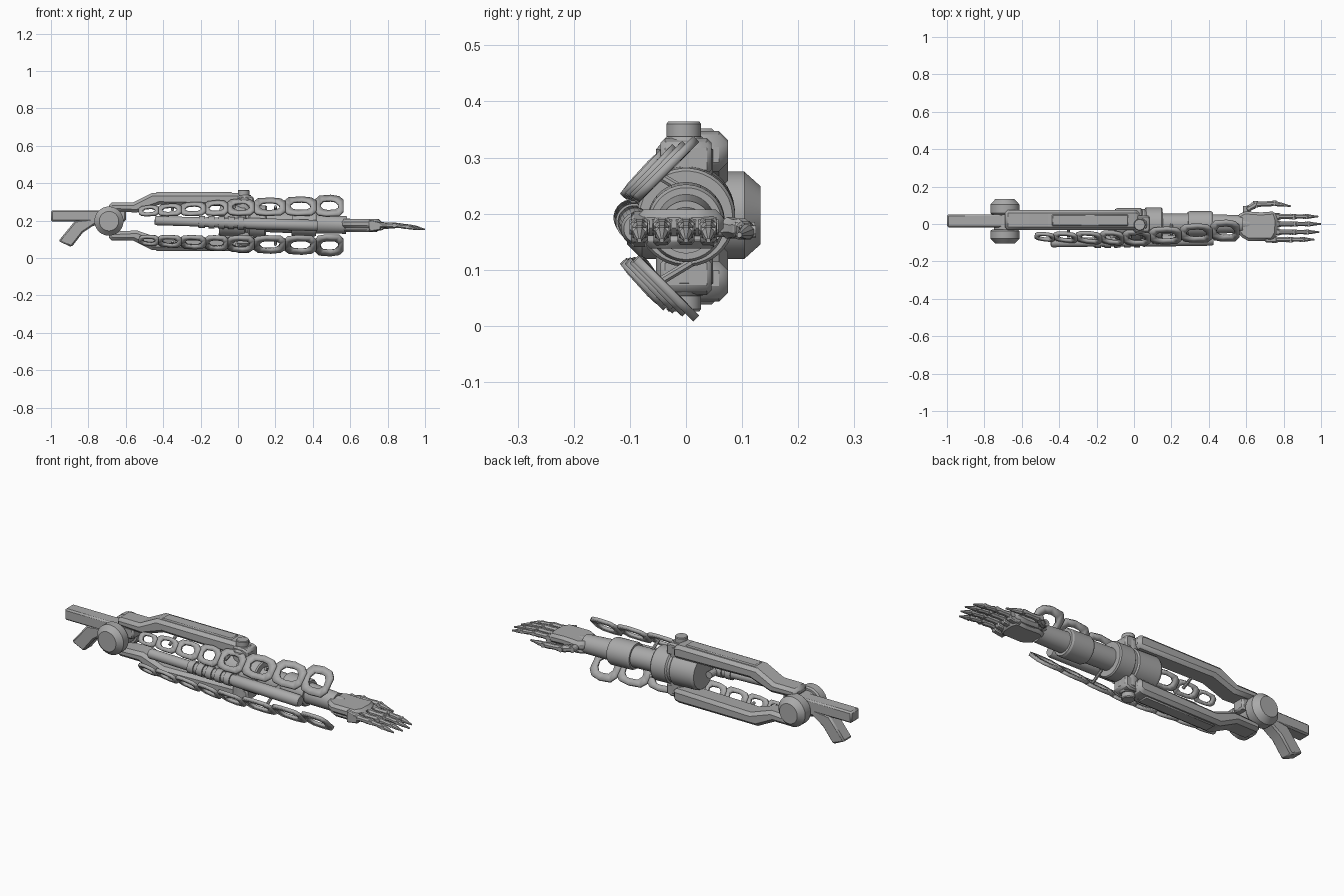
import bpy, bmesh, math
from mathutils import Vector

if "Cube" in bpy.data.objects:
    bpy.data.objects.remove(bpy.data.objects["Cube"])

metal = bpy.data.materials.new("brushed_grey")
metal.use_nodes = True
GREY = (0.40, 0.40, 0.40, 1)
metal.diffuse_color = GREY
metal.node_tree.nodes["Principled BSDF"].inputs["Base Color"].default_value = GREY


def finish(name, bm, bevel=0):
    bmesh.ops.recalc_face_normals(bm, faces=bm.faces)
    me = bpy.data.meshes.new(name)
    bm.to_mesh(me)
    bm.free()
    ob = bpy.data.objects.new(name, me)
    bpy.context.collection.objects.link(ob)
    me.materials.append(metal)
    if bevel:
        mod = ob.modifiers.new("edge", "BEVEL")
        mod.width, mod.segments, mod.limit_method = bevel, 1, "ANGLE"
    return ob


def prism(name, pts, lo, hi, axis="y", bevel=0):
    """Extrude a 2D outline: (x, z) along y, or (x, y) along z."""
    bm = bmesh.new()
    put = (lambda a, b, d: (a, d, b)) if axis == "y" else (lambda a, b, d: (a, b, d))
    face = bm.faces.new([bm.verts.new(put(a, b, lo)) for a, b in pts])
    ext = bmesh.ops.extrude_face_region(bm, geom=[face])
    moved = [v for v in ext["geom"] if isinstance(v, bmesh.types.BMVert)]
    bmesh.ops.translate(bm, verts=moved, vec=put(0, 0, hi - lo))
    return finish(name, bm, bevel)


def turned(name, p0, p1, profile, sides=32):
    """Lathe (position 0..1, radius) pairs about the line p0-p1."""
    p0, p1 = Vector(p0), Vector(p1)
    d = p1 - p0
    rot = d.to_track_quat("Z", "Y")
    bm = bmesh.new()
    rings = []
    for t, r in profile:
        ring = []
        for i in range(sides):
            a = math.tau * (i + 0.5) / sides
            ring.append(bm.verts.new(p0 + d * t + rot @ Vector((r * math.cos(a), r * math.sin(a), 0))))
        rings.append(ring)
    for a, b in zip(rings, rings[1:]):
        for i in range(sides):
            j = (i + 1) % sides
            bm.faces.new((a[i], a[j], b[j], b[i]))
    bm.faces.new(rings[0])
    bm.faces.new(rings[-1])
    return finish(name, bm)


MID = 0.195     # height of the upper arm's symmetry plane
PLATE_MID = 0.173

# Shoulder bar and angled brace
prism("shoulder_bar", [(-1, 0.195), (-0.6, 0.195), (-0.6, 0.255), (-1, 0.255)], -0.018, 0.052, bevel=0.008)
prism("shoulder_brace", [(-0.7, 0.17), (-0.77, 0.175), (-0.83, 0.135), (-0.89, 0.058),
                         (-0.96, 0.09), (-0.87, 0.2), (-0.7, 0.22)], -0.018, 0.052, bevel=0.008)

# Pivot drums with chamfered outer faces
for name, y0, y1 in (("rear_pivot_drum", 0.05, 0.133), ("front_pivot_drum", -0.03, -0.105)):
    turned(name, (-0.69, y0, 0.197), (-0.69, y1, 0.197), [(0, 0.07), (0.1, 0.078), (0.65, 0.078), (1, 0.052)])
turned("pivot_core", (-0.69, -0.04, 0.197), (-0.69, 0.06, 0.197), [(0, 0.06), (1, 0.06)])

# Upper arm rails, ridge strips, elbow lugs: mirrored above and below
rail = [(-0.69, 0.25), (-0.69, 0.297), (-0.56, 0.297), (-0.46, 0.347), (0.0, 0.347),
        (0.03, 0.335), (0.03, 0.275), (-0.42, 0.285), (-0.54, 0.243)]
ridge = [(-0.44, 0.335), (-0.44, 0.352), (-0.03, 0.352), (-0.03, 0.335)]
for side, s in (("upper", 1), ("lower", -1)):
    def flip(pts):
        return [(x, MID + s * (z - MID)) for x, z in pts]
    prism(side + "_rail", flip(rail), -0.032, 0.075, bevel=0.016)
    prism(side + "_rail_ridge", flip(ridge), -0.012, 0.052, bevel=0.006)
    turned(side + "_elbow_lug", (0.035, -0.003, MID + s * 0.06), (0.035, -0.003, MID + s * 0.142),
           [(0, 0.051), (0.72, 0.051), (1, 0.032)])
    turned(side + "_elbow_pin", (0.03, -0.004, MID + s * 0.1), (0.03, -0.004, MID + s * 0.169),
           [(0, 0.031), (0.94, 0.031), (1, 0.028)])
    prism(side + "_elbow_tongue", flip([(0, 0.27), (0, 0.335), (0.06, 0.335), (0.085, 0.325), (0.085, 0.27)]),
          -0.045, 0.045, bevel=0.008)

# Stepped forearm barrel
turned("forearm_barrel", (-0.1, 0, 0.203), (0.58, 0, 0.176),
       [(0, 0.06), (0, 0.08), (0.02, 0.087), (0.2, 0.087), (0.21, 0.08), (0.23, 0.08), (0.24, 0.088),
        (0.36, 0.088), (0.37, 0.083), (0.37, 0.055), (0.57, 0.055), (0.57, 0.064), (0.585, 0.069),
        (0.75, 0.069), (0.765, 0.064), (0.765, 0.052), (1, 0.047)], 40)

# Outer actuator tube with collars
tube = [(0, 0.02), (0.01, 0.025), (0.26, 0.025)]
for k in range(5):
    t = 0.27 + k * 0.06
    tube += [(t, 0.027), (t, 0.033), (t + 0.038, 0.033), (t + 0.038, 0.026)]
tube += [(0.56, 0.026), (0.57, 0.03), (0.985, 0.03), (1, 0.025)]
turned("actuator_tube", (-0.445, -0.1, 0.2), (0.425, -0.086, 0.173), tube, 24)
for x in (-0.12, 0.02, 0.28):
    turned("actuator_mount", (x, -0.09, 0.188), (x, -0.02, 0.19), [(0, 0.018), (1, 0.018)], 12)


# Guard plates: chains of pierced segments that widen towards the wrist
def lerp_stations(x):
    stations = [(-0.53, (-0.05, 0.275), (-0.085, 0.225)),
                (0.0, (-0.035, 0.315), (-0.115, 0.228)),
                (0.565, (0.026, 0.335), (-0.085, 0.225))]
    a, b = stations[:2] if x < 0 else stations[1:]
    t = (x - a[0]) / (b[0] - a[0])
    return [Vector(a[i]).lerp(Vector(b[i]), t) for i in (1, 2)]


joints = [-0.53, -0.43, -0.31, -0.18, -0.06, 0.08, 0.245, 0.41, 0.565]
outer = [(0, 0.3), (0.12, 0.08), (0.4, 0), (0.85, 0), (1, 0.2), (1, 0.7), (0.85, 0.9), (0.55, 1), (0.15, 1), (0, 0.8)]
hole = [(0.22, 0.42), (0.3, 0.3), (0.45, 0.25), (0.7, 0.25), (0.82, 0.35), (0.8, 0.55), (0.7, 0.7),
        (0.55, 0.75), (0.3, 0.75), (0.2, 0.6)]
for side, s in (("upper", 1), ("lower", -1)):
    for k, (x0, x1) in enumerate(zip(joints, joints[1:])):
        last = k == len(joints) - 2
        bm = bmesh.new()
        loops = []
        for loop in (outer, hole):
            verts = []
            for u, v in loop:
                x = x0 + (x1 - x0) * (u * (1.0 if last else 1.06))
                top, low = lerp_stations(min(x, 0.57))
                scale = 1 if last else 0.94
                p = low.lerp(top, 0.5 + (v - 0.5) * scale)
                # each segment's leading end sits a little prouder
                lift = 0.006 * (u - 0.5)
                verts.append(bm.verts.new((x, p.x - lift, PLATE_MID + s * (p.y + lift - PLATE_MID))))
            loops.append(verts)
        n = len(outer)
        for i in range(n):
            j = (i + 1) % n
            bm.faces.new((loops[0][i], loops[0][j], loops[1][j], loops[1][i]))
        ob = finish(f"{side}_guard_segment_{k + 1}", bm, 0)
        mod = ob.modifiers.new("thickness", "SOLIDIFY")
        mod.thickness, mod.offset = 0.015, 0
    # stays holding the guard to the rail and forearm
    for x in (-0.35, -0.02, 0.2):
        top, low = lerp_stations(x)
        c = top.lerp(low, 0.5)
        turned(side + "_guard_stay", (x, c.x, PLATE_MID + s * (c.y - PLATE_MID)),
               (x, 0.01, PLATE_MID + s * (0.06 if x > 0 else 0.125)), [(0, 0.008), (1, 0.008)], 8)

# Hand: wrist, back plate, palm, knuckles
turned("wrist", (0.53, 0, 0.176), (0.62, 0, 0.174), [(0, 0.04), (1, 0.034)], 24)
back = [(0.55, 0.045), (0.59, 0.068), (0.68, 0.062), (0.755, 0.068), (0.768, 0.02), (0.765, -0.05),
        (0.74, -0.09), (0.61, -0.09), (0.575, -0.07), (0.55, -0.04)]
prism("hand_back", back, 0.16, 0.207, "z", 0.014)
prism("palm", [(0.64 + (x - 0.64) * 0.88, y * 0.85) for x, y in back], 0.138, 0.165, "z", 0.012)


# Fingers: tapered phalanges with hinge joints between
def finger(name, pts, radii):
    for i, (a, b) in enumerate(zip(pts, pts[1:])):
        r = radii[i]
        end = 0.35 if i == len(pts) - 2 else 0.75
        turned(f"{name}_link_{i + 1}", a, b,
               [(0, r * 0.6), (0.12, r), (0.45, r * 0.8), (0.8, r * 0.95 * end / 0.75), (1, r * end)], 8)
        h = Vector((0, r * 1.05, 0))
        turned(f"{name}_joint_{i + 1}", Vector(a) - h, Vector(a) + h, [(0, r * 0.8), (1, r * 0.8)], 12)


for name, y, tip in (("index", 0.04, 0.985), ("middle", 0.0, 1.0), ("ring", -0.043, 0.99), ("little", -0.083, 0.965)):
    start = 0.765 if y > -0.06 else 0.75
    xs = [start + (tip - start) * t for t in (0, 0.4, 0.72, 1)]
    finger(name + "_finger", [(x, y, z) for x, z in zip(xs, (0.176, 0.174, 0.166, 0.152))], (0.017, 0.014, 0.012))
    prism(name + "_knuckle", [(start - 0.05, 0.14), (start + 0.015, 0.15), (start + 0.015, 0.19),
                              (start - 0.05, 0.205)], y - 0.015, y + 0.015, bevel=0.005)
finger("thumb", [(0.6, 0.075, 0.175), (0.65, 0.105, 0.172), (0.75, 0.11, 0.168), (0.838, 0.095, 0.162)],
       (0.021, 0.017, 0.014))

# Smooth round surfaces while keeping hard edges
bpy.ops.object.select_all(action="DESELECT")
for ob in bpy.context.collection.objects:
    if ob.type == "MESH" and ob.data.materials and ob.data.materials[0] == metal:
        ob.select_set(True)
        bpy.context.view_layer.objects.active = ob
bpy.ops.object.shade_smooth_by_angle(angle=math.radians(25))
